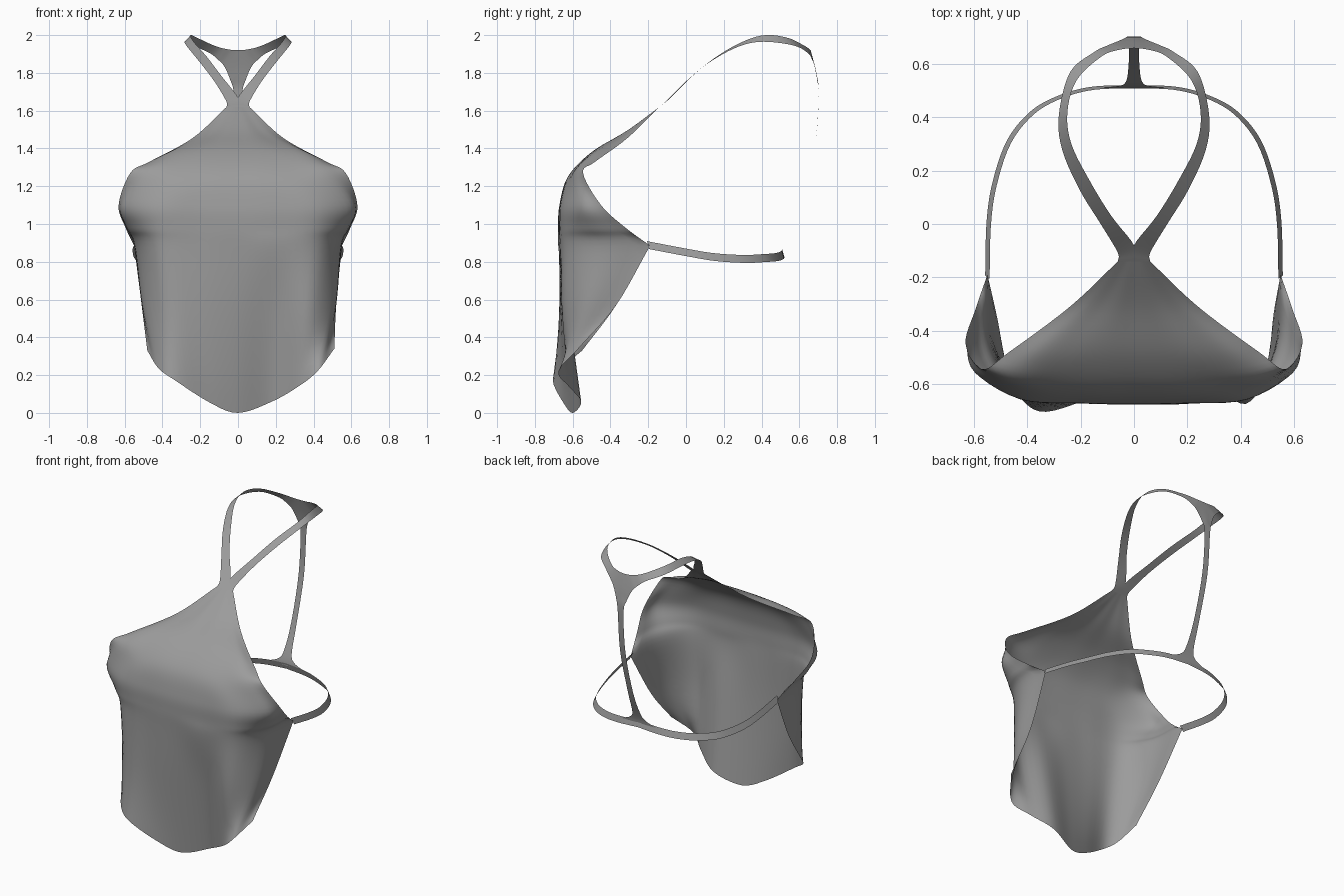
import bpy
from mathutils import Vector

cloth = bpy.data.materials.new("grey cloth")
cloth.diffuse_color = (0.33, 0.33, 0.33, 1)


def spline(points, steps, corner=None):
    """Smooth curve through the points, with an optional sharp corner."""
    if corner:
        return spline(points[:corner + 1], steps)[:-1] + spline(points[corner:], steps)
    p = [Vector(q) for q in points]
    p = [2 * p[0] - p[1]] + p + [2 * p[-1] - p[-2]]
    out = []
    for i in range(1, len(p) - 2):
        a, b, c, d = p[i - 1:i + 3]
        for s in range(steps):
            t = s / steps
            out.append(0.5 * (2 * b + (c - a) * t + (2 * a - 5 * b + 4 * c - d) * t ** 2
                              + (3 * b - a - 3 * c + d) * t ** 3))
    return out + [p[-2]]


def sheet(name, rows, mirror=False):
    """Smooth surface from equal-length rows of points."""
    n = len(rows[0])
    faces = [(i * n + j, (i + 1) * n + j, (i + 1) * n + j + 1, i * n + j + 1)
             for i in range(len(rows) - 1) for j in range(n - 1)]
    me = bpy.data.meshes.new(name)
    me.from_pydata([v for r in rows for v in r], [], faces)
    me.materials.append(cloth)
    me.shade_smooth()
    ob = bpy.data.objects.new(name, me)
    bpy.context.collection.objects.link(ob)
    if mirror:
        m = ob.modifiers.new("mirror", 'MIRROR')
        m.merge_threshold = 0.0005
    return ob


def ribbon(name, edge_a, edge_b, corner=None):
    """Mirrored flat strap between two edge curves, kept on its own side."""
    a, b = spline(edge_a, 5, corner), spline(edge_b, 5)
    for p in a + b:
        p.x = max(p.x, 0)
    return sheet(name, [[p, (p + q) / 2, q] for p, q in zip(a, b)], mirror=True)


def section(xs, ys, zs):
    """Cross-section; a half one is mirrored, a single number is constant."""
    ys = ys if isinstance(ys, tuple) else (ys,) * len(xs)
    zs = zs if isinstance(zs, tuple) else (zs,) * len(xs)
    pts = list(zip(xs, ys, zs))
    if xs[0] == 0:
        pts = [(-x, y, z) for x, y, z in pts[:0:-1]] + pts
    return spline(pts, 5)


# Front panel: half sections from neck to waist, then the uneven folds and hem
rows = [
    section((0, .015, .03, .045, .06), -.14, 1.62),
    section((0, .06, .12, .18, .24), -.31, (1.495, 1.495, 1.485, 1.475, 1.455)),
    section((0, .12, .25, .375, .468), (-.50, -.50, -.50, -.495, -.48), (1.38, 1.38, 1.375, 1.365, 1.33)),
    section((0, .16, .32, .46, .57), (-.625, -.625, -.615, -.59, -.545), (1.25, 1.25, 1.25, 1.265, 1.27)),
    section((0, .20, .42, .595, .632), (-.67, -.668, -.655, -.56, -.45), 1.10),
    section((0, .20, .425, .57, .595), (-.677, -.673, -.652, -.515, -.32), .98),
    section((0, .20, .42, .535, .55), (-.672, -.67, -.64, -.46, -.19), (.85, .85, .87, .88, .885)),
    section((-.51, -.495, -.38, -.20, 0, .20, .38, .505, .52),
            (-.37, -.53, -.66, -.665, -.65, -.62, -.655, -.54, -.37),
            (.57, .56, .54, .53, .53, .53, .54, .56, .57)),
    section((-.48, -.42, -.33, -.15, 0, .18, .32, .42, .51),
            (-.55, -.66, -.705, -.65, -.60, -.555, -.62, -.675, -.57),
            (.33, .235, .17, .055, 0, .06, .14, .22, .34)),
]
columns = list(zip(*rows))
last = len(columns) - 1
columns = [spline(c, 6, 6 if i in (0, last) else None) for i, c in enumerate(columns)]
sheet("front_panel", list(zip(*columns)))

# Neck loop, yoke and back stem in one ribbon per side
ribbon("neck_loop_and_back_stem",
       [(0, -.14, 1.62), (0, -.08, 1.67), (.085, .03, 1.78), (.165, .16, 1.885),
        (.235, .30, 1.965), (.25, .42, 2.0), (.215, .54, 1.985), (.12, .63, 1.942),
        (.05, .655, 1.924), (0, .66, 1.92), (0, .69, 1.80), (0, .703, 1.68), (0, .68, 1.40),
        (0, .60, 1.10), (0, .535, .93), (0, .518, .88), (0, .512, .85)],
       [(.06, -.14, 1.62), (.062, -.105, 1.65), (.125, 0, 1.755), (.205, .13, 1.86),
        (.27, .28, 1.94), (.282, .41, 1.965), (.24, .57, 1.945), (.15, .645, 1.905),
        (.10, .67, 1.865), (.07, .682, 1.83), (.04, .695, 1.76), (.022, .703, 1.68),
        (.02, .68, 1.40), (.02, .60, 1.10), (.03, .535, .93), (.06, .518, .88), (.13, .512, .85)],
       corner=9)

# Strap around the back at waist height
path = [(0, .515, .845), (.15, .51, .835), (.27, .48, .825), (.38, .42, .82), (.47, .31, .815),
        (.525, .15, .825), (.547, 0, .85), (.552, -.2, .888)]
ribbon("waist_strap",
       [(x * .982, y - .006, z + .021) for x, y, z in path],
       [(x * 1.012, y + .006, z - .021) for x, y, z in path])
